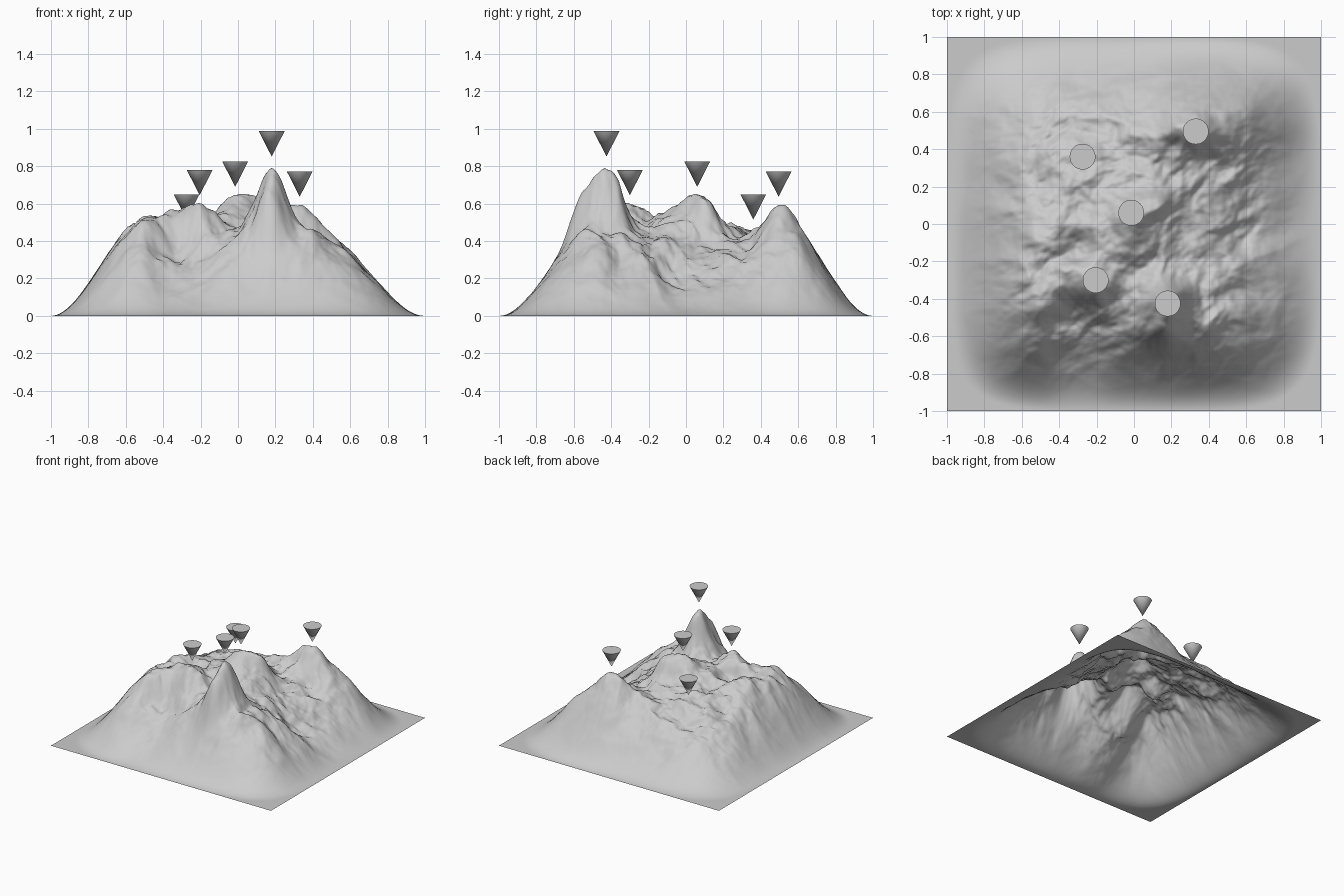
import bpy, bmesh
from math import exp, pi
from mathutils import Vector, noise

if "Cube" in bpy.data.objects:
    bpy.data.objects.remove(bpy.data.objects["Cube"])

N = 190                              # terrain grid cells per side
STATIONS = (-0.6, -0.3, 0.0, 0.3, 0.6)
# broad relief: rows run front to back, columns left to right
RELIEF = (
    (0.34, 0.21, 0.36, 0.40, 0.28),
    (0.46, 0.55, 0.44, 0.43, 0.27),
    (0.41, 0.50, 0.60, 0.39, 0.16),
    (0.31, 0.43, 0.43, 0.40, 0.24),
    (0.21, 0.31, 0.35, 0.48, 0.32),
)
# x, y, summit height, radius
SHOULDERS = (
    (-0.55, -0.30, 0.49, 0.12),
    (-0.45, -0.08, 0.53, 0.13),
    (-0.30, -0.13, 0.43, 0.08),
    (0.12, 0.13, 0.61, 0.10),
    (0.55, 0.62, 0.37, 0.12),
    (0.38, 0.30, 0.36, 0.10),
    (0.16, -0.58, 0.61, 0.09),
)
# marked summits and the tip height of the marker above each
MARKED = (
    (-0.275, 0.36, 0.455, 0.10, 0.515),
    (-0.015, 0.06, 0.64, 0.11, 0.69),
    (0.33, 0.495, 0.59, 0.10, 0.637),
    (-0.205, -0.30, 0.60, 0.10, 0.645),
    (0.18, -0.425, 0.785, 0.11, 0.852),
)
bumps = []


def edge_fade(x, y):
    """Rounded-square falloff to flat ground at the border."""
    d = (abs(x) ** 5 + abs(y) ** 5) ** 0.2
    t = min(max((1.0 - d) / 0.52, 0.0), 1.0)
    return t * t * (3 - 2 * t)


def relief(x, y):
    """Smooth blend of the broad relief heights."""
    wx = [exp(-((x - s) / 0.18) ** 2) for s in STATIONS]
    wy = [exp(-((y - s) / 0.18) ** 2) for s in STATIONS]
    total = sum(a * b * h / edge_fade(sx, sy)
                for b, row, sy in zip(wy, RELIEF, STATIONS)
                for a, h, sx in zip(wx, row, STATIONS))
    return total / (sum(wx) * sum(wy))


def height(x, y):
    fade = edge_fade(x, y)
    if fade <= 0:
        return 0.0
    # warped noise for eroded ridges, fading out on the lower slopes
    warp = 0.08 * noise.noise(Vector((x * 4, y * 4, 7.3)))
    p = Vector(((x + warp) * 3.2 - y * 1.2, (y + warp) * 4.2, 1.7))
    q = Vector(((x + warp) * 6.0 - y * 1.5, (y - warp) * 7.0, 4.1))
    ridge = 0.5 - abs(noise.noise(p)) * 1.6
    detail = noise.fractal(q, 0.9, 2.0, 4)
    h = relief(x, y) + 0.035 * ridge + 0.042 * detail * (0.3 + 0.7 * fade)
    for bx, by, amp, r in bumps:
        h += amp * exp(-((x - bx) ** 2 + (y - by) ** 2) / (r * r))
    return max(h, 0.0) * fade


# raise every summit to its wanted height, repeating so neighbours settle
summits = SHOULDERS + tuple(m[:4] for m in MARKED)
bumps = [[x, y, 0.0, r] for x, y, _, r in summits]
for _ in range(6):
    for bump, (x, y, z, _) in zip(bumps, summits):
        bump[2] += (z - height(x, y)) / edge_fade(x, y)

# terrain sheet
bm = bmesh.new()
bmesh.ops.create_grid(bm, x_segments=N, y_segments=N, size=1.0)
for v in bm.verts:
    v.co.z = height(v.co.x, v.co.y)
for f in bm.faces:
    f.smooth = True
mesh = bpy.data.meshes.new("terrain")
bm.to_mesh(mesh)
bm.free()
bpy.context.collection.objects.link(bpy.data.objects.new("terrain", mesh))

# downward cone markers over the summits
for i, (x, y, _, _, tip) in enumerate(MARKED):
    bpy.ops.mesh.primitive_cone_add(vertices=32, radius1=0.069, radius2=0, depth=0.135,
                                    location=(x, y, tip + 0.0675), rotation=(pi, 0, 0))
    cone = bpy.context.object
    cone.name = f"summit_marker_{i + 1}"
    bpy.ops.object.shade_smooth_by_angle()
